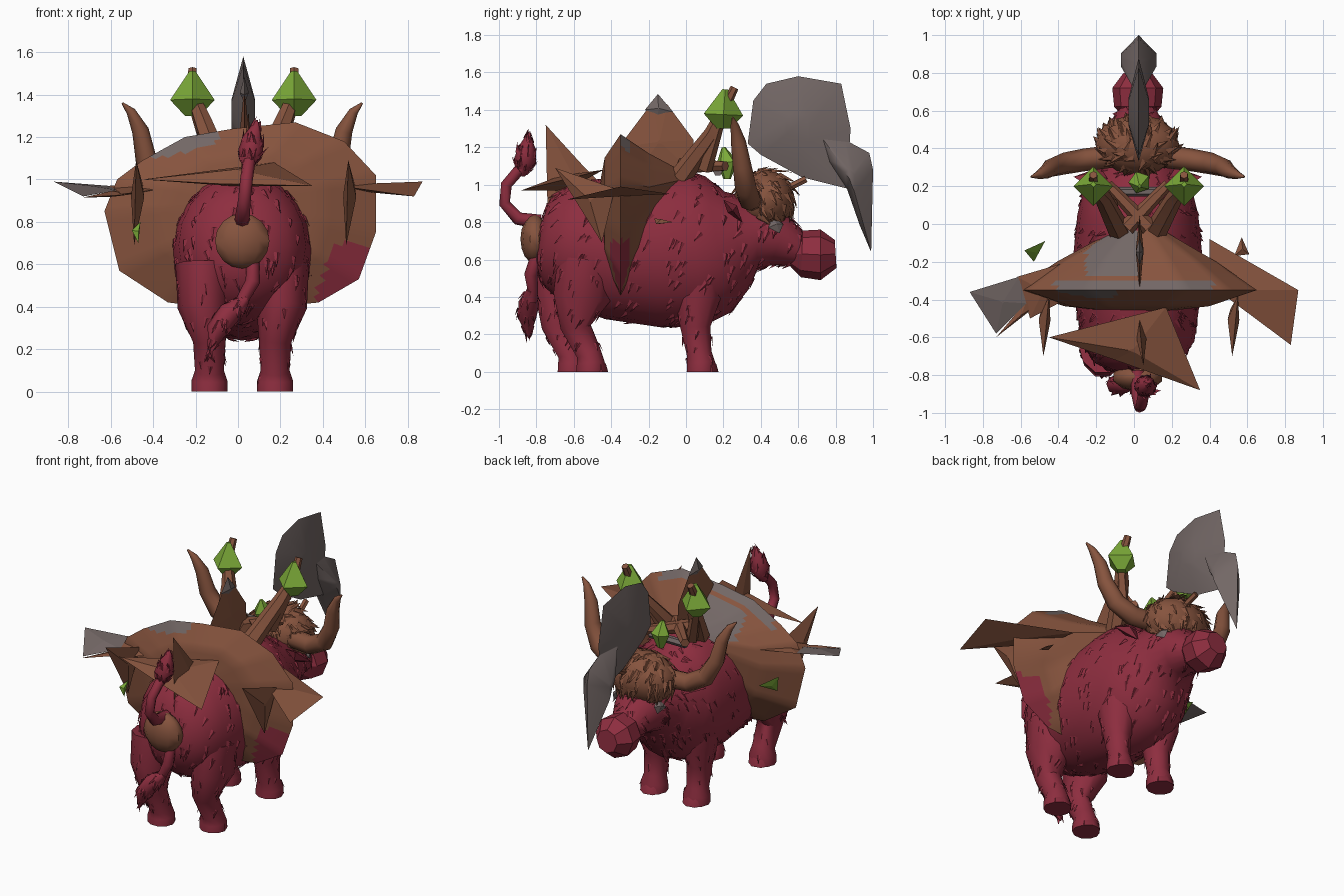
import bpy, bmesh, math, random
from mathutils import Vector

random.seed(4)
cube = bpy.data.objects.get("Cube")
if cube:
    bpy.data.objects.remove(cube)


def material(name, rgb):
    m = bpy.data.materials.new(name)
    m.use_nodes = True
    color = (*rgb, 1)
    m.diffuse_color = color
    m.node_tree.nodes["Principled BSDF"].inputs["Base Color"].default_value = color
    return m


HIDE = material("crimson hide", (0.27, 0.027, 0.05))
BROWN = material("brown bark", (0.24, 0.088, 0.048))
STONE = material("grey stone", (0.17, 0.135, 0.13))
LEAF = material("leaf green", (0.2, 0.4, 0.04))
CX = 0.02


def finish(bm, name, mats, smooth=None):
    bmesh.ops.recalc_face_normals(bm, faces=bm.faces)
    me = bpy.data.meshes.new(name)
    bm.to_mesh(me)
    bm.free()
    ob = bpy.data.objects.new(name, me)
    bpy.context.collection.objects.link(ob)
    for m in mats:
        me.materials.append(m)
    if smooth:
        bpy.ops.object.select_all(action='DESELECT')
        ob.select_set(True)
        bpy.context.view_layer.objects.active = ob
        bpy.ops.object.shade_smooth_by_angle(angle=math.radians(smooth))
    return ob


def tube(name, pts, mat, sides=10, ref=(0, 0, 1), smooth=50):
    """Loft through points (x, y, z, radius[, second radius])."""
    bm = bmesh.new()
    pos = [Vector(p[:3]) for p in pts]
    rings = []
    for i, p in enumerate(pts):
        t = (pos[min(i + 1, len(pts) - 1)] - pos[max(i - 1, 0)]).normalized()
        a = t.cross(Vector(ref)).normalized()
        b = a.cross(t)
        ring = []
        for k in range(sides):
            w = math.tau * k / sides
            ring.append(bm.verts.new(pos[i] + a * math.cos(w) * p[3] + b * math.sin(w) * p[-1]))
        rings.append(ring)
    for r, s in zip(rings, rings[1:]):
        for k in range(sides):
            n = (k + 1) % sides
            bm.faces.new((r[k], r[n], s[n], s[k]))
    bm.faces.new(rings[0])
    bm.faces.new(rings[-1])
    return finish(bm, name, [mat], smooth)


def plate(name, outline, mat, half, inner=0.05, smooth=None):
    """Thin slab with sharp edges, thickest towards its middle."""
    bm = bmesh.new()
    pts = [Vector(p) for p in outline]
    c = sum(pts, Vector()) / len(pts)
    n = Vector()
    for p, q in zip(pts, pts[1:] + pts[:1]):
        n += (p - c).cross(q - c)
    n.normalize()
    rim = [bm.verts.new(p) for p in pts]
    for s in (-1, 1):
        top = [bm.verts.new(c + (p - c) * inner + n * half * s) for p in pts]
        bm.faces.new(top)
        for k in range(len(pts)):
            j = (k + 1) % len(pts)
            bm.faces.new((rim[k], rim[j], top[j], top[k]))
    return finish(bm, name, [mat], smooth)


def ball(name, loc, size, mat, seg=12, rings=8, smooth=50):
    bm = bmesh.new()
    bmesh.ops.create_uvsphere(bm, u_segments=seg, v_segments=rings, radius=1)
    for v in bm.verts:
        v.co = Vector(loc) + Vector(a * b for a, b in zip(v.co, size))
    return finish(bm, name, [mat], smooth)


def fur(name, base, count, length, mat, drift, low=0.0):
    """Scatter small pointed locks over a mesh, combed along drift."""
    bm = bmesh.new()
    faces = list(base.data.polygons)
    weights = [f.area for f in faces]
    for f in random.choices(faces, weights, k=count):
        vs = [base.data.vertices[i].co for i in f.vertices]
        mix = [random.random() for _ in vs]
        p = sum((v * m for v, m in zip(vs, mix)), Vector()) / sum(mix)
        if p.z < low:
            continue
        comb = Vector(drift) + Vector((random.uniform(-.3, .3) for _ in range(3)))
        comb = (comb - f.normal * comb.dot(f.normal)).normalized()
        side = comb.cross(f.normal) * length * 0.28
        size = length * random.uniform(0.6, 1.2)
        a, b, c = (bm.verts.new(p + o) for o in (side, -side, f.normal * length * 0.15))
        tip = bm.verts.new(p + comb * size + f.normal * size * 0.17)
        for tri in ((a, b, tip), (b, c, tip), (c, a, tip)):
            bm.faces.new(tri)
    return finish(bm, name, [mat])


# Body, neck and head in one loft: y, centre height, half width, half height
profile = [(-.79, .70, .10, .12), (-.74, .69, .22, .24), (-.62, .69, .30, .33), (-.4, .66, .33, .38),
           (-.15, .65, .34, .41), (.05, .66, .32, .42), (.17, .68, .29, .37), (.27, .70, .23, .27),
           (.38, .73, .19, .19), (.5, .70, .15, .14), (.62, .64, .09, .08)]
body = tube("body", [(CX, y, z, a, b) for y, z, a, b in profile], HIDE, 20)
fur("body_fur", body, 420, 0.065, HIDE, (0, -0.5, -1))
tube("snout", [(CX, .56, .63, .07), (CX, .62, .63, .125), (CX, .72, .625, .135), (CX, .8, .63, .075)],
     HIDE, 8, smooth=20)

# Legs with flared hooves and broad haunches
for side, back_y in ((-1, -.61), (1, -.51)):
    label = "left" if side > 0 else "right"
    for part, y, lean, wide, out in (("back", back_y, -.08, .16, .03), ("front", .08, -.03, .13, 0)):
        x, thigh = CX + side * .155, CX + side * (.155 + out)
        leg = tube(f"{part}_leg_{label}",
                   [(x, y, 0, .085, .08), (x, y, .05, .085, .078), (x, y - .01, .1, .068, .07),
                    (x, y + lean, .24, .077, .085), (thigh, y + lean * .6, .4, .12, wide),
                    (thigh, y + lean * .3, .6, .13, wide)], HIDE, 10, (0, 1, 0))
        fur(f"{part}_leg_fur_{label}", leg, 50, .05, HIDE, (0, -.3, -1), .07)
        tube(f"{part}_toe_{label}", [(x, y + .035, 0, .07, .06), (x, y + .035, .03, .065, .05),
                                     (x, y + .02, .09, .04, .03)], HIDE, 7, (0, 1, 0))

# Horns, ears and cheek patches
for side in (-1, 1):
    label = "left" if side > 0 else "right"
    X = lambda d: CX + side * d
    tube(f"horn_{label}", [(X(.12), .36, .92, .06), (X(.28), .34, .92, .06), (X(.39), .32, .98, .058),
                           (X(.455), .3, 1.1, .05), (X(.48), .28, 1.23, .04), (X(.525), .26, 1.32, .022),
                           (X(.565), .25, 1.36, .005)], BROWN, 8, (0, 1, 0))
    plate(f"ear_{label}", [(X(.16), .24, .90), (X(.26), .2, .92), (X(.34), .25, .86), (X(.2), .3, .8)], HIDE, .03)
    plate(f"cheek_patch_{label}", [(X(.13), .46, .83), (X(.15), .52, .79), (X(.16), .5, .74), (X(.185), .44, .77)],
          STONE, .02)

# Shaggy crown
mop = ball("hair", (CX, .42, .92), (.22, .16, .16), BROWN)
fur("hair_locks", mop, 190, .085, BROWN, (0, .5, -1))

# Head blade: broad slab and hanging lobe
BX = .025
blade = [(.33, 1.22), (.36, 1.45), (.43, 1.54), (.6, 1.58), (.83, 1.54), (.88, 1.3), (.86, .98), (.62, 1.04), (.4, 1.16)]
plate("blade", [(BX, y, z) for y, z in blade], STONE, .055, .25, 40)
lobe = [(.67, 1.33), (.85, 1.24), (.98, 1.17), (1, 1.08), (.99, .64), (.93, .78), (.86, .98), (.74, 1.14)]
plate("blade_lobe", [(BX, y, z) for y, z in lobe], STONE, .095, .2, 55)
tube("blade_stem", [(.07, .48, .95, .02), (.05, .64, 1.03, .02)], BROWN, 6)

# Shell: lens-shaped shield across the back
outline = [(-.57, 1), (-.63, .85), (-.56, .57), (-.33, .42), (0, .38), (.38, .42), (.57, .53), (.65, .75),
           (.65, 1.02), (.5, 1.18), (.27, 1.27), (-.02, 1.24), (-.25, 1.2), (-.45, 1.09)]
bm = bmesh.new()
rim = [bm.verts.new((x, -.35, z)) for x, z in outline]
for apex, mid_y, scale in (((.03, .04, 1.04), -.2, .66), ((.02, -.48, .9), -.435, .6)):
    tip = bm.verts.new(apex)
    mid = []
    for v in rim:
        slim = .08 if mid_y > -.3 and v.co.x > .3 and v.co.z < 1 else 0
        mid.append(bm.verts.new((.02 + (v.co.x - .02) * scale, mid_y - slim, .9 + (v.co.z - .9) * scale * 1.1)))
    for k in range(len(rim)):
        j = (k + 1) % len(rim)
        bm.faces.new((rim[k], rim[j], mid[j], mid[k]))
        bm.faces.new((mid[k], mid[j], tip))
bmesh.ops.subdivide_edges(bm, edges=bm.edges, cuts=5, use_grid_fill=True)
for f in bm.faces:
    c = f.calc_center_median()
    wedge = -.26 < c.x < .03 and -.27 < c.y
    rim_band = -.42 < c.x < .42 and -.35 < c.y < -.29
    rear_band = -.45 < c.x < -.1 and c.y < -.35 and c.z > 1.12 + .2 * (c.x + .3)
    if c.z < .7 and c.x > .37 + .4 * (c.z - .45):
        f.material_index = 1
    elif c.z > 1.0 and (wedge or rim_band or rear_band):
        f.material_index = 2
finish(bm, "shell", [BROWN, HIDE, STONE], 35)

# Spikes around the shell
plate("wing_spike_left", [(.4, -.08, .95), (.87, -.35, .99), (.83, -.64, .92), (.4, -.32, .98)], BROWN, .02)
plate("wing_spike_right", [(-.35, -.2, .96), (-.62, -.28, .97), (-.55, -.5, .93), (-.4, -.42, .95)], BROWN, .02)
plate("wing_tip_right", [(-.61, -.28, .97), (-.87, -.36, .99), (-.73, -.58, .92), (-.57, -.42, .95)], STONE, .012)
plate("wing_edge_right", [(-.57, -.41, .95), (-.73, -.6, .915), (-.5, -.42, .93)], BROWN, .015)
plate("rear_spike", [(-.45, -.6, 1.0), (.17, -.44, 1.08), (.35, -.88, .97), (-.1, -.72, .98)], BROWN, .04)
plate("tall_rear_spike", [(.05, -.75, 1.32), (.05, -.74, .85), (.03, -.4, .95), (.03, -.54, 1.09)], BROWN, .025)
plate("top_fin", [(.03, -.18, 1.44), (.03, -.36, 1.2), (.03, -.3, 1.02), (.03, .05, 1.05), (.03, .04, 1.24),
                  (.03, -.1, 1.43)], BROWN, .02)
plate("top_fin_tip", [(.03, -.15, 1.485), (.03, -.22, 1.4), (.03, -.15, 1.36), (.03, -.07, 1.39)], STONE, .02)
for side in (-1, 1):
    x = CX + side * .5
    label = "left" if side > 0 else "right"
    plate(f"side_spike_{label}", [(x, -.7, 1.09), (x - .01, -.45, .69), (x + .03, -.38, .98)], BROWN, .03)
plate("side_leaf", [(-.58, -.14, .86), (-.47, -.09, .79), (-.53, -.2, .73)], LEAF, .012)
plate("rear_leaf", [(-.46, -.49, .8), (-.5, -.53, .76), (-.47, -.52, .7)], LEAF, .012)
plate("side_chip", [(.53, -.17, .82), (.61, -.16, .79), (.57, -.07, .8)], BROWN, .012)

# Saplings on the shoulders
for x, side in ((-.215, -1), (.265, 1)):
    label = "left" if side > 0 else "right"
    root = CX + side * .1
    tube(f"sapling_trunk_{label}", [(root, -.03, 1.04, .06), (x - side * .05, .14, 1.27, .045),
                                    (x, .2, 1.4, .03), (x, .26, 1.52, .022)], BROWN, 6, (1, 0, 0), 20)
    tube(f"sapling_branch_{label}", [(x - side * .1, .1, 1.08, .04), (x + side * .01, .2, 1.4, .025)],
         BROWN, 5, (1, 0, 0), 20)
    tube(f"sapling_leaves_{label}", [(x, .2, 1.3, .035), (x, .2, 1.375, .105), (x, .21, 1.51, .015)],
         LEAF, 4, (0, 1, 0), 10)
    tube(f"root_log_{label}", [(CX - side * .06, -.02, 1.1, .045), (CX + side * .16, .21, 1.1, .028)], BROWN, 6)
tube("sprout_leaves", [(.03, .22, 1.03, .02), (.03, .22, 1.12, .06), (.03, .2, 1.2, .01)], LEAF, 5, (0, 1, 0), 10)
tube("shoulder_log", [(-.12, .17, 1.07, .025), (.14, .17, 1.07, .025)], STONE, 6)

# Tails: one curled upwards, one hanging, joined at a round stub
ball("tail_stub", (CX, -.81, .71), (.135, .075, .13), BROWN, 10, 8)
tube("upper_tail", [(.02, -.78, .8, .04), (.02, -.9, .82, .035), (.03, -.97, .9, .03), (.04, -.96, 1.0, .03),
                    (.05, -.9, 1.07, .03), (.06, -.86, 1.11, .03)], HIDE, 8, (1, 0, 0))
tube("lower_tail", [(.07, -.8, .62, .03), (.07, -.83, .52, .035), (.03, -.82, .45, .03), (0, -.83, .38, .035)],
     HIDE, 8, (1, 0, 0))
upper = tube("upper_tuft", [(.04, -.88, 1.05, .02), (.06, -.86, 1.13, .06), (.07, -.85, 1.2, .045),
                            (.09, -.84, 1.28, .004)], HIDE, 8, (1, 0, 0))
lower = tube("lower_tuft", [(.04, -.83, .44, .02), (-.04, -.84, .37, .055), (-.1, -.85, .29, .05),
                            (-.13, -.84, .18, .004)], HIDE, 8, (1, 0, 0))
fur("upper_tuft_fur", upper, 40, .055, HIDE, (0, 0, 1))
fur("lower_tuft_fur", lower, 40, .055, HIDE, (-.3, 0, -1))
